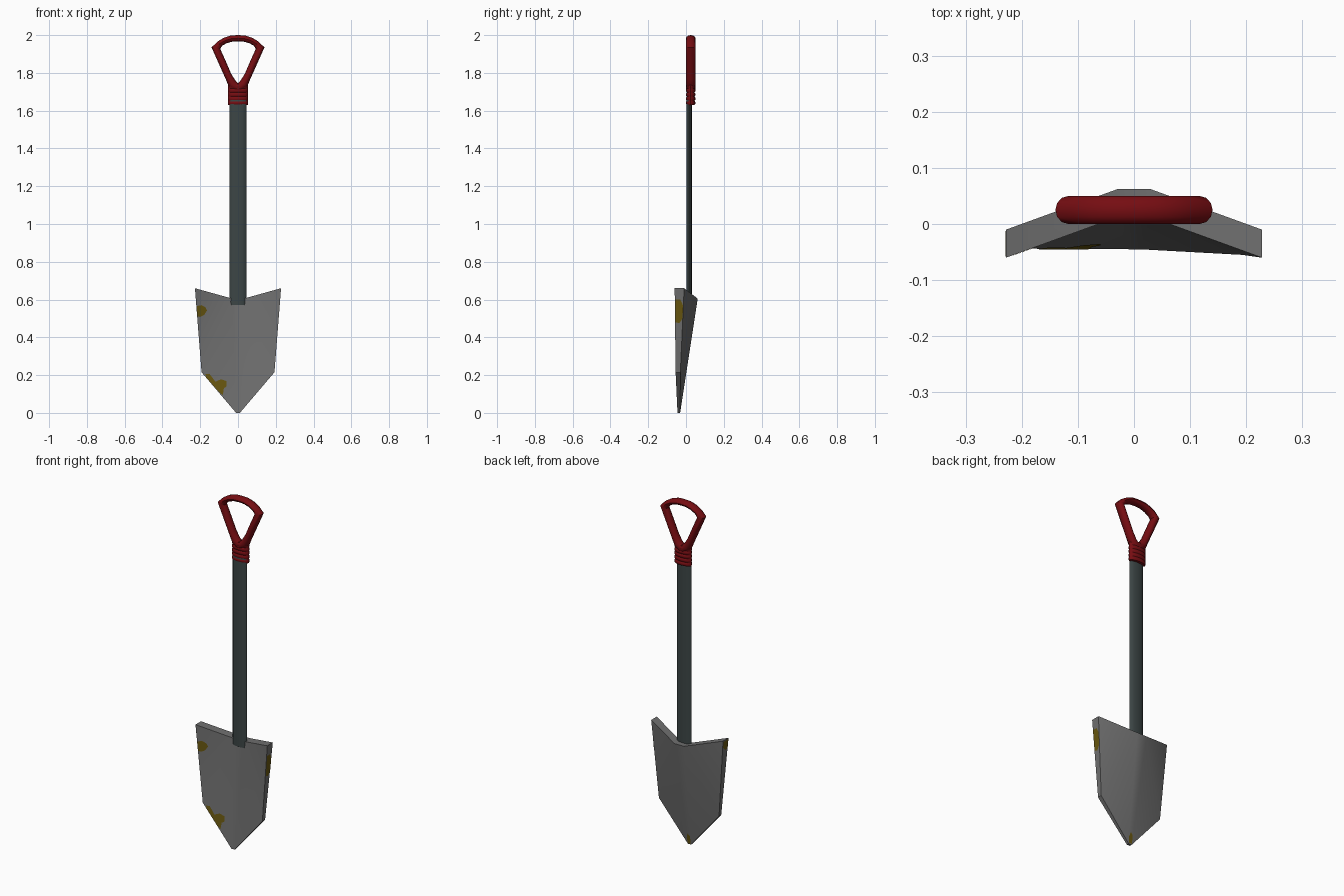
import bpy, bmesh, math
from mathutils import Vector

if "Cube" in bpy.data.objects:
    bpy.data.objects.remove(bpy.data.objects["Cube"])


def mat(name, rgb):
    m = bpy.data.materials.new(name)
    m.diffuse_color = (*rgb, 1)
    m.use_nodes = True
    m.node_tree.nodes["Principled BSDF"].inputs["Base Color"].default_value = m.diffuse_color
    return m


STEEL = mat("grey steel", (0.16, 0.16, 0.16))
RUST = mat("rust yellow", (0.14, 0.095, 0.005))
RED = mat("dark red", (0.18, 0.004, 0.006))
SHAFT = mat("dark slate", (0.045, 0.06, 0.06))


def build(name, verts, faces, material, angle=None):
    me = bpy.data.meshes.new(name)
    me.from_pydata([tuple(v) for v in verts], [], faces)
    bm = bmesh.new()
    bm.from_mesh(me)
    bmesh.ops.recalc_face_normals(bm, faces=bm.faces)
    bm.to_mesh(me)
    bm.free()
    me.materials.append(material)
    ob = bpy.data.objects.new(name, me)
    bpy.context.collection.objects.link(ob)
    if angle:
        bpy.ops.object.select_all(action='DESELECT')
        ob.select_set(True)
        bpy.context.view_layer.objects.active = ob
        bpy.ops.object.shade_smooth_by_angle(angle=math.radians(angle))
    return ob


def loft(name, rings, material, closed=False, angle=40):
    n, k = len(rings[0]), len(rings)
    verts = [p for r in rings for p in r]
    faces = []
    for i in range(k if closed else k - 1):
        j = (i + 1) % k
        for a in range(n):
            b = (a + 1) % n
            faces.append((i * n + a, i * n + b, j * n + b, j * n + a))
    if not closed:
        faces += [tuple(range(n)), tuple(range((k - 1) * n, k * n))]
    return build(name, verts, faces, material, angle)


def oval(rx, ry, cy, z, n=16):
    return [(rx * math.cos(2 * math.pi * a / n), cy + ry * math.sin(2 * math.pi * a / n), z)
            for a in range(n)]


# Blade: front and back point rows (left, centre left, centre right, right), then tip
front = [(-.228, -.06, .66), (-.03, .012, .605), (.03, .012, .605), (.228, -.06, .66),
         (-.193, -.044, .215), (.193, -.055, .215), (-.01, -.045, 0), (.01, -.045, 0)]
back = [(-.228, -.01, .66), (-.03, .062, .605), (.03, .062, .605), (.228, -.01, .66),
        (-.193, -.024, .215), (.193, -.03, .215), (-.01, -.031, 0), (.01, -.031, 0)]
skin = [(0, 1, 4), (1, 6, 4), (1, 2, 7, 6), (2, 3, 5), (2, 5, 7)]
rim = [0, 1, 2, 3, 5, 7, 6, 4]
faces = skin + [tuple(i + 8 for i in f) for f in skin]
for a, b in zip(rim, rim[1:] + rim[:1]):
    faces.append((a, b, b + 8, a + 8))
build("blade", front + back, faces, STEEL, 25)


# Rust patches: flat outlines laid on the plane of a blade facet
def patch(name, outline, tri, axis, side):
    p, q, r = (Vector(v) for v in tri)
    n = (q - p).cross(r - p).normalized()
    if n[axis] * side < 0:
        n = -n
    others = [i for i in range(3) if i != axis]
    pts = []
    for uv in outline:
        v = Vector((0, 0, 0))
        for i, c in zip(others, uv):
            v[i] = c
        v[axis] = p[axis] - sum(n[i] * (v[i] - p[i]) for i in others) / n[axis]
        pts.append(v + n * 0.0015)
    build(name, pts, [tuple(range(len(pts)))], RUST)


patch("rust_upper_front", [(-.219, .565), (-.195, .57), (-.173, .56), (-.165, .542),
                           (-.18, .518), (-.2, .508), (-.215, .512)],
      (front[0], front[1], front[4]), 1, -1)
patch("rust_lower_front", [(-.172, .205), (-.15, .205), (-.12, .165), (-.09, .178), (-.06, .168),
                           (-.06, .14), (-.075, .13), (-.08, .094), (-.1, .11), (-.168, .188)],
      (front[1], front[6], front[4]), 1, -1)
patch("rust_right_edge", [(-.057, .6), (-.03, .6), (-.016, .57), (-.018, .5), (-.035, .475), (-.055, .48)],
      (front[3], back[3], front[5]), 0, 1)
patch("rust_left_edge", [(-.058, .655), (-.012, .655), (-.014, .62), (-.035, .6), (-.056, .6)],
      (front[0], back[0], front[4]), 0, -1)
patch("rust_back_tip", [(-.01, .005), (.008, .005), (.012, .04), (.004, .065), (-.01, .05)],
      (back[1], back[2], back[6]), 1, 1)

# Shaft: flattened oval bar
loft("shaft", [oval(.045, .0145, .0165, z, 12) for z in (.57, 1.66)], SHAFT)

# Ribbed collar of the grip
rings = []
for i in range(5):
    z = 1.63 + i * .022
    for t, s in ((0, .8), (.25, .97), (.5, 1), (.75, .97)):
        rings.append(oval(.046 + .007 * s, .025 * s, .025, z + .022 * t))
rings.append(oval(.048, .02, .025, 1.742))
loft("grip_collar", rings, RED)

# D-shaped grip: (outer x, z, inner x, z) stations, mirrored into a closed loop
half = [(.048, 1.725, .012, 1.757), (.064, 1.765, .036, 1.795), (.1, 1.845, .064, 1.86),
        (.140, 1.935, .094, 1.927), (.108, 1.966, .084, 1.944), (.075, 1.986, .06, 1.957),
        (.038, 1.998, .032, 1.965)]
loop = ([(0, 1.69, 0, 1.745)] + half + [(0, 2.0, 0, 1.967)]
        + [(-a, b, -c, d) for a, b, c, d in reversed(half)])
rings = []
for ox, oz, ix, iz in loop:
    c = Vector(((ox + ix) / 2, .025, (oz + iz) / 2))
    h = Vector(((ox - ix) / 2, 0, (oz - iz) / 2))
    rings.append([c + h * math.cos(math.pi * a / 6) + Vector((0, .025 * math.sin(math.pi * a / 6), 0))
                  for a in range(12)])
loft("grip_handle", rings, RED, closed=True)
